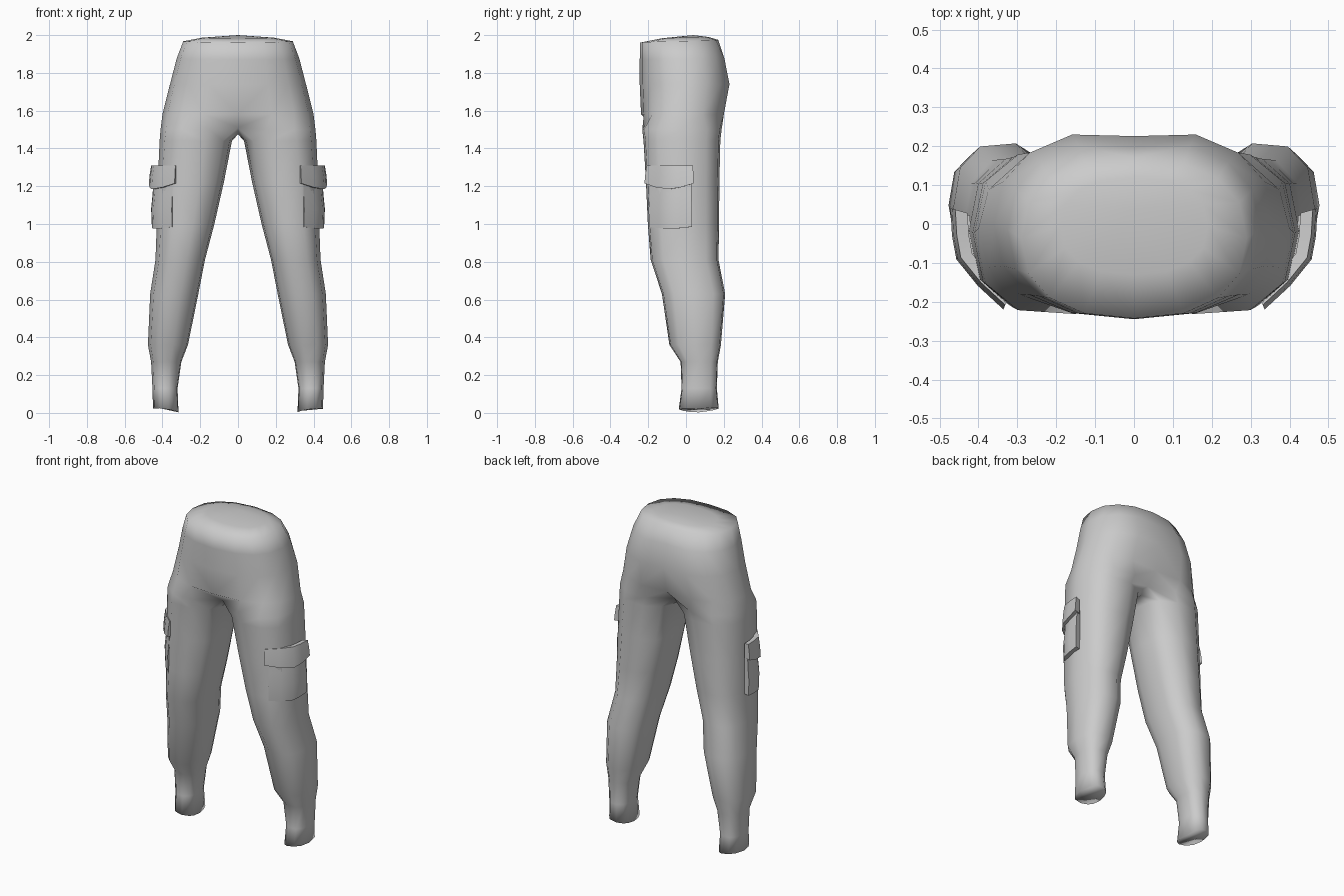
import bpy, bmesh, math

if "Cube" in bpy.data.objects:
    bpy.data.objects.remove(bpy.data.objects["Cube"])

cloth = bpy.data.materials.new("grey_cloth")
cloth.use_nodes = True
colour = (0.6, 0.6, 0.6, 1)
cloth.diffuse_color = colour
cloth.node_tree.nodes["Principled BSDF"].inputs["Base Color"].default_value = colour


def power(value, p):
    return math.copysign(abs(value) ** p, value)


def outline(angles, x0, x1, y0, y1, p):
    """Rounded box outline between the given limits."""
    cx, cy, rx, ry = (x0 + x1) / 2, (y0 + y1) / 2, (x1 - x0) / 2, (y1 - y0) / 2
    return [(cx + rx * power(math.cos(math.radians(a)), p),
             cy + ry * power(math.sin(math.radians(a)), p)) for a in angles]


def finish(bm, name, sharp_angle):
    mesh = bpy.data.meshes.new(name)
    bm.to_mesh(mesh)
    bm.free()
    obj = bpy.data.objects.new(name, mesh)
    bpy.context.collection.objects.link(obj)
    mesh.materials.append(cloth)
    mirror = obj.modifiers.new("Mirror", "MIRROR")
    mirror.merge_threshold = 0.001
    bpy.ops.object.select_all(action="DESELECT")
    obj.select_set(True)
    bpy.context.view_layer.objects.active = obj
    if sharp_angle:
        bpy.ops.object.shade_smooth_by_angle(angle=math.radians(sharp_angle))
    else:
        bpy.ops.object.shade_smooth()


def strip(bm, low, high, count):
    for i in range(count):
        j = (i + 1) % len(low)
        bm.faces.new((low[i], low[j], high[j], high[i]))


# Trousers: one leg and half the hips, mirrored
OUTER = 8
leg_angles = [225 + 33.75 * i for i in range(9)] + [517.5, 540, 562.5]
hip_angles = [270 + 22.5 * i for i in range(9)]
bm = bmesh.new()

# inner x, outer x, front y, back y, height
legs = [
    (0.315, 0.45, -0.04, 0.175, 0.02),
    (0.32, 0.453, -0.025, 0.165, 0.13),
    (0.30, 0.46, -0.03, 0.17, 0.27),
    (0.265, 0.477, -0.09, 0.187, 0.36),
    (0.21, 0.465, -0.13, 0.21, 0.63),
    (0.175, 0.437, -0.19, 0.175, 0.81),
    (0.125, 0.43, -0.205, 0.178, 1.0),
    (0.075, 0.425, -0.215, 0.18, 1.22),
    (0.032, 0.415, -0.228, 0.185, 1.44),
]
rings = []
for x0, x1, y0, y1, z in legs:
    ring = []
    for x, y in outline(leg_angles, x0, x1, y0, y1, 0.82):
        tilt = (x - 0.38) * 0.14 + abs(y - 0.05) * 0.12 - 0.01 if z < 0.1 else 0
        ring.append(bm.verts.new((x, y, max(0, z + tilt))))
    rings.append(ring)
bm.faces.new(list(reversed(rings[0])))

# Crotch ring, its inner side lying on the centre line
ring = []
for i, (x, y) in enumerate(outline(leg_angles, 0.0, 0.41, -0.235, 0.192, 0.82)):
    inner = i == 0 or i >= OUTER
    z = 1.5 if not inner else (1.51 if i in (0, OUTER) else 1.475)
    ring.append(bm.verts.new((0 if inner else x, y * 0.85 if inner else y, z)))
rings.append(ring)
for low, high in zip(rings, rings[1:]):
    strip(bm, low, high, len(low))

# Hips and rounded closed waist: half width, front y, back y, front z, back z
hips = [
    (0.40, -0.238, 0.215, 1.58, 1.58),
    (0.36, -0.245, 0.246, 1.74, 1.74),
    (0.325, -0.245, 0.218, 1.87, 1.88),
    (0.29, -0.243, 0.17, 1.96, 1.975),
    (0.19, -0.13, 0.12, 1.983, 1.99),
]
last = ring
for width, y0, y1, z0, z1 in hips:
    row = []
    for i, (x, y) in enumerate(outline(hip_angles, -width, width, y0, y1, 0.85)):
        if i == OUTER and z0 < 1.9:
            y -= 0.02
        x = 0 if i in (0, OUTER) else x
        row.append(bm.verts.new((x, y, z0 + (z1 - z0) * i / OUTER)))
    strip(bm, last, row, OUTER)
    last = row
top = bm.verts.new((0, 0.04, 2.0))
for i in range(OUTER):
    bm.faces.new((last[i], last[i + 1], top))
finish(bm, "trousers", 0)


# Cargo pockets wrapping the outer front of each thigh
def pocket(name, path, rows):
    """rows: height, scale about the leg axis, sag at the middle."""
    ax, ay = 0.26, -0.02
    bm = bmesh.new()
    grid = []
    for z, scale, sag in rows:
        grid.append([bm.verts.new((ax + (x - ax) * scale, ay + (y - ay) * scale,
                                   z - sag * math.sin(math.pi * i / (len(path) - 1))))
                     for i, (x, y) in enumerate(path)])
    for high, low in zip(grid, grid[1:]):
        strip(bm, low, high, len(path) - 1)
    strip(bm, grid[0], grid[-1], len(path) - 1)
    for end in (0, -1):
        bm.faces.new([row[end] for row in grid])
    bmesh.ops.recalc_face_normals(bm, faces=bm.faces)
    finish(bm, name, 40)


pocket("pocket_flap",
       [(0.335, -0.218), (0.40, -0.158), (0.455, -0.09), (0.466, -0.03), (0.47, 0.04)],
       [(1.305, 0.8, 0), (1.31, 0.95, 0), (1.26, 0.99, 0.01),
        (1.215, 1.01, 0.03), (1.215, 0.8, 0.03)])
pocket("pocket_bag",
       [(0.352, -0.2), (0.405, -0.15), (0.45, -0.09), (0.46, -0.03), (0.462, 0.032)],
       [(1.24, 0.8, 0), (1.24, 0.93, 0), (1.16, 0.95, 0), (1.08, 0.99, 0),
        (0.985, 0.97, 0.01), (0.985, 0.8, 0.01)])
